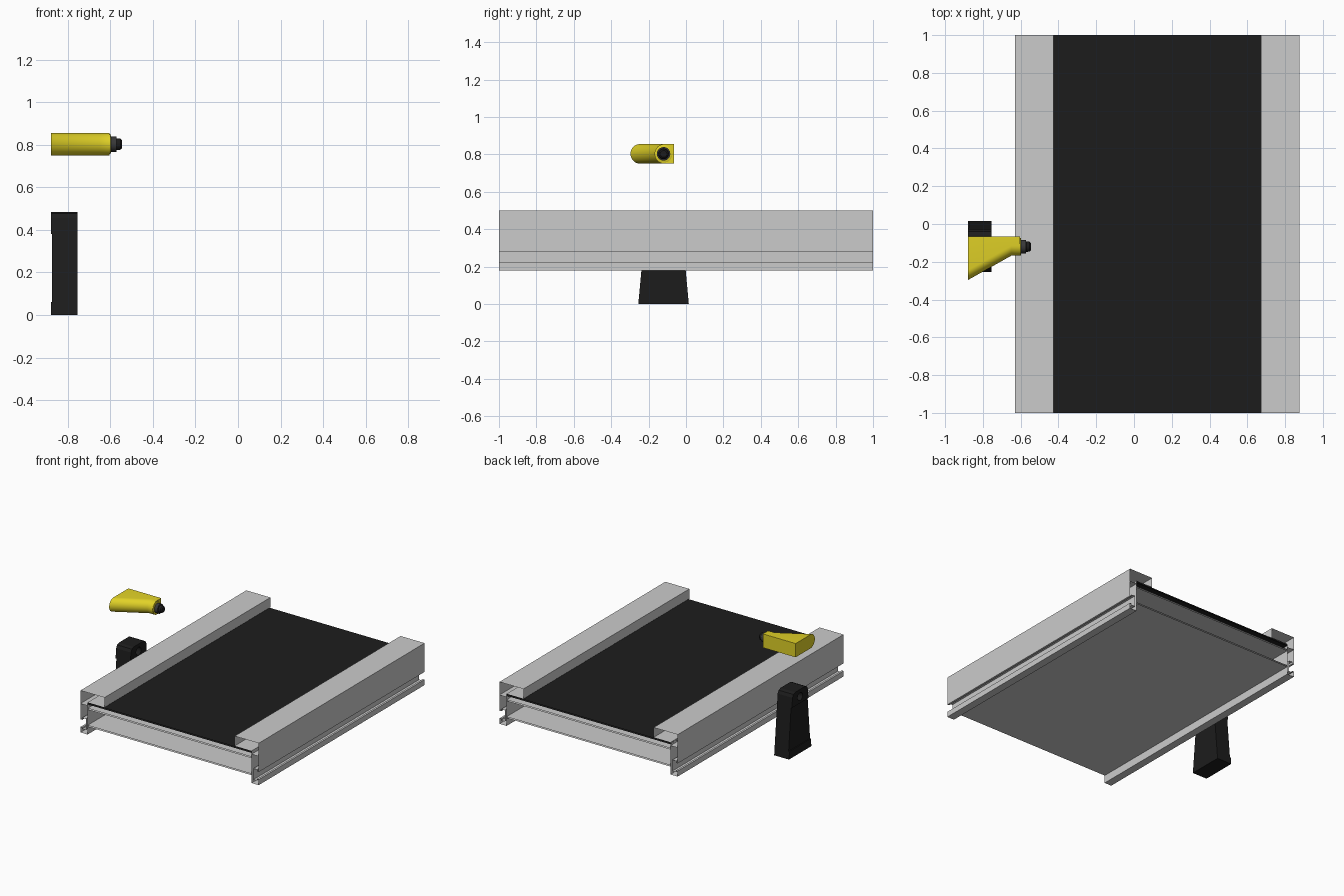
import bpy, bmesh, math
from mathutils import Vector

if "Cube" in bpy.data.objects:
    bpy.data.objects.remove(bpy.data.objects["Cube"])


def material(name, rgb):
    m = bpy.data.materials.new(name)
    m.diffuse_color = (*rgb, 1)
    m.use_nodes = True
    m.node_tree.nodes["Principled BSDF"].inputs["Base Color"].default_value = m.diffuse_color
    return m


BLACK = material("black", (0.012, 0.012, 0.012))
DARK = material("dark_grey", (0.04, 0.04, 0.04))
YELLOW = material("yellow", (0.75, 0.64, 0.02))


def loft(name, sections, mat=None, caps=True, smooth=False):
    """Skin a list of closed cross-sections, optionally capping both ends."""
    bm = bmesh.new()
    rings = [[bm.verts.new(p) for p in s] for s in sections]
    n = len(rings[0])
    for a, b in zip(rings, rings[1:]):
        for i in range(n):
            j = (i + 1) % n
            bm.faces.new((a[i], a[j], b[j], b[i]))
    if caps:
        bm.faces.new(rings[0])
        bm.faces.new(rings[-1])
    bmesh.ops.recalc_face_normals(bm, faces=bm.faces)
    me = bpy.data.meshes.new(name)
    bm.to_mesh(me)
    bm.free()
    if smooth:
        me.polygons.foreach_set("use_smooth", [True] * len(me.polygons))
        me.set_sharp_from_angle(angle=math.radians(35))
    ob = bpy.data.objects.new(name, me)
    bpy.context.collection.objects.link(ob)
    if mat:
        me.materials.append(mat)
    return ob


def along_y(name, profile, mat=None):
    """Open-ended extrusion of an x/z profile over the full length."""
    return loft(name, [[(x, y, z) for x, z in profile] for y in (-1, 1)], mat, caps=False)


def along_x(name, profile, x0, x1, mat):
    """Capped extrusion of a y/z profile."""
    return loft(name, [[(x, y, z) for y, z in profile] for x in (x0, x1)], mat)


# Side rails with a T-slot, and their top covers; u runs inward from the outer face
CX, HALF = 0.1225, 0.7525
RAIL = [(0, .40), (0, .28), (.015, .28), (.015, .295), (.045, .295), (.045, .21),
        (.015, .21), (.015, .222), (0, .222), (0, .18), (.06, .18), (.06, .40)]
COVER = [(0, .40), (0, .50), (.203, .50), (.203, .425), (.06, .425), (.06, .40)]
for side, s in (("left", -1), ("right", 1)):
    for part, prof in (("rail", RAIL), ("rail_cover", COVER)):
        along_y(f"{side}_{part}", [(CX + s * (HALF - u), z) for u, z in prof])


# Belt, support plate and bottom pan between the rails
def slab(name, z0, z1, mat=None):
    a, b = CX - HALF + .06, CX + HALF - .06
    along_y(name, [(a, z0), (b, z0), (b, z1), (a, z1)], mat)


slab("belt", .41, .42, BLACK)
slab("belt_support_plate", .37, .38)
slab("bottom_pan", .24, .25)

# Bracket: tapered body with raised pads on the outer face and a cross hole
BY = -.12


def half_width(z):
    return .135 - .045 * z / .485


def bracket_profile(z0, z1, corner):
    w0, w1 = half_width(z0), half_width(z1)
    right = [(w0, z0), (half_width(z1 - corner), z1 - corner),
             (w1 - corner * .3, z1 - corner * .3), (w1 - corner, z1)]
    return [(BY + y, z) for y, z in right] + [(BY - y, z) for y, z in reversed(right)]


body = along_x("bracket_body", bracket_profile(0, .485, .03), -.873, -.755, BLACK)
along_x("bracket_foot_pad", bracket_profile(0, .06, .004), -.88, -.873, BLACK)
head = along_x("bracket_head_pad", bracket_profile(.38, .485, .03), -.88, -.873, BLACK)


def circle(x, r, y=BY, z=.8025, n=32):
    return [(x, y + r * math.cos(2 * math.pi * i / n), z + r * math.sin(2 * math.pi * i / n))
            for i in range(n)]


cutter = loft("hole_cutter", [circle(-.95, .03, z=.43), circle(-.70, .03, z=.43)])
cutter.hide_render = True
cutter.hide_set(True)
for ob in (body, head):
    m = ob.modifiers.new("hole", "BOOLEAN")
    m.operation, m.object, m.solver = "DIFFERENCE", cutter, "EXACT"


# Sensor housing: square on one side, round on the other, narrowing to the nose
def housing(x, y_min, r=.0525, y_max=-.065, zc=.8025, n=16):
    arc = [(x, y_min + r - r * math.sin(math.pi * i / n), zc + r * math.cos(math.pi * i / n))
           for i in range(n + 1)]
    return [(x, y_max, zc + r)] + arc + [(x, y_max, zc - r)]


loft("sensor_housing", [housing(-.88, -.297), housing(-.65, -.168), housing(-.603, -.168)],
     YELLOW, smooth=True)

# Sensor nose: collar, barrel and lens tip
loft("sensor_collar", [circle(-.61, .047), circle(-.60, .047), circle(-.598, .042)],
     YELLOW, smooth=True)
loft("sensor_barrel", [circle(-.60, .036), circle(-.572, .036)], DARK, smooth=True)
loft("sensor_tip", [circle(-.575, .025), circle(-.57, .028), circle(-.553, .026),
                    circle(-.545, .018)], BLACK, smooth=True)
